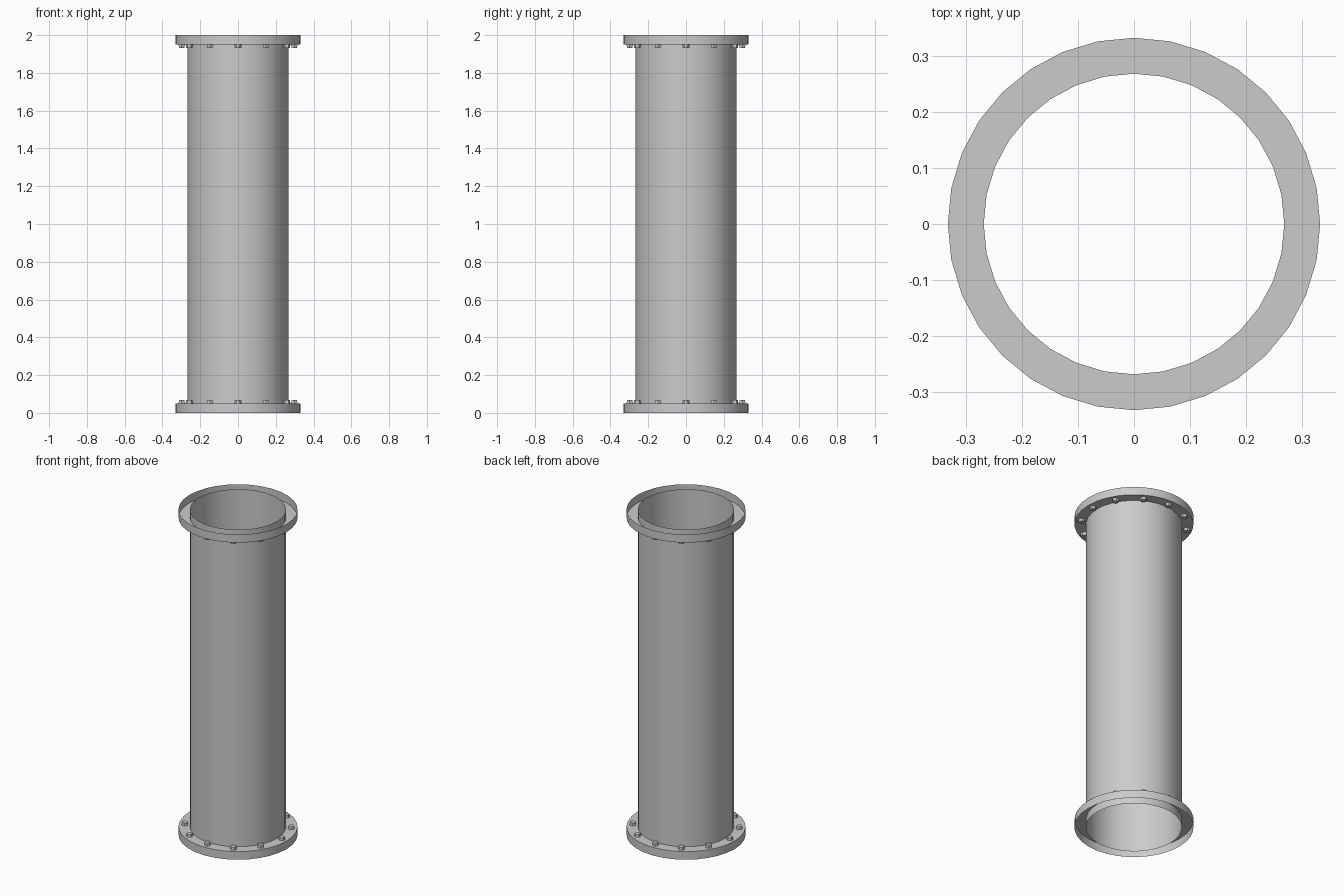
import bpy, bmesh
from math import cos, sin, pi
from mathutils import Matrix

if "Cube" in bpy.data.objects:
    bpy.data.objects.remove(bpy.data.objects["Cube"])

SIDES = 32
PIPE_R, FLANGE_R, FLANGE_H, LENGTH = 0.268, 0.332, 0.05, 2.0
BOLTS, BOLT_RING, BOLT_R, BOLT_H = 12, 0.298, 0.019, 0.017


def finish(name, bm, angle=0.6):
    bmesh.ops.remove_doubles(bm, verts=bm.verts, dist=1e-6)
    me = bpy.data.meshes.new(name)
    bm.to_mesh(me)
    bm.free()
    ob = bpy.data.objects.new(name, me)
    bpy.context.collection.objects.link(ob)
    bpy.ops.object.select_all(action='DESELECT')
    ob.select_set(True)
    bpy.context.view_layer.objects.active = ob
    bpy.ops.object.shade_smooth_by_angle(angle=angle)
    return ob


def lathe(name, profile):
    """Sweep an open (radius, z) profile around z."""
    bm = bmesh.new()
    rings = [[bm.verts.new((r * cos(2 * pi * i / SIDES), r * sin(2 * pi * i / SIDES), z))
              for i in range(SIDES)] for r, z in profile]
    for a, b in zip(rings, rings[1:]):
        for i in range(SIDES):
            j = (i + 1) % SIDES
            bm.faces.new((a[i], a[j], b[j], b[i]))
    return finish(name, bm)


def bolt_ring(name, z, direction):
    """Ring of hexagonal bolt heads standing on the flange."""
    bm = bmesh.new()
    for i in range(BOLTS):
        place = (Matrix.Rotation(2 * pi * i / BOLTS, 4, 'Z')
                 @ Matrix.Translation((BOLT_RING, 0, z + direction * BOLT_H / 2)))
        if direction < 0:
            place = place @ Matrix.Rotation(pi, 4, 'X')
        bmesh.ops.create_cone(bm, cap_ends=True, segments=6, radius1=BOLT_R,
                              radius2=BOLT_R * 0.9, depth=BOLT_H, matrix=place)
    return finish(name, bm, 0.4)


# Thin open pipe
lathe("pipe", [(PIPE_R, 0), (PIPE_R, LENGTH)])

# Flanges: outer rim plus one disc, open toward the pipe ends
lathe("bottom_flange", [(FLANGE_R, 0), (FLANGE_R, FLANGE_H), (PIPE_R, FLANGE_H)])
lathe("top_flange", [(PIPE_R, LENGTH - FLANGE_H), (FLANGE_R, LENGTH - FLANGE_H),
                     (FLANGE_R, LENGTH)])

# Bolt heads on the inward side of each flange
bolt_ring("bottom_bolts", FLANGE_H, 1)
bolt_ring("top_bolts", LENGTH - FLANGE_H, -1)
